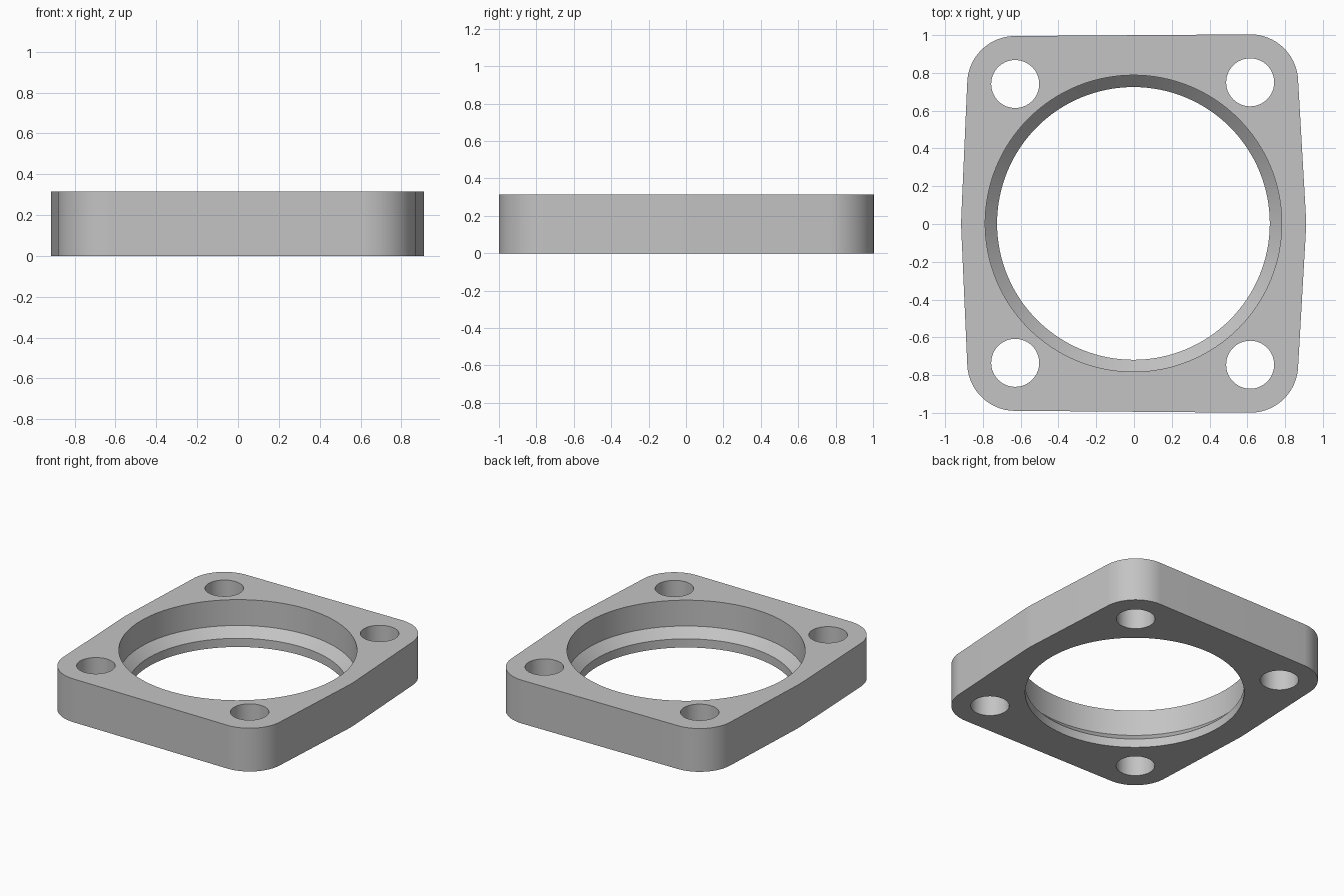
import bpy, bmesh, math
from mathutils import Vector

if "Cube" in bpy.data.objects:
    bpy.data.objects.remove(bpy.data.objects["Cube"])

HEIGHT = 0.315
HOLES = [(-0.629, 0.741), (0.615, 0.75), (-0.629, -0.735), (0.615, -0.745)]
BORE = (-0.003, 0.003)

grey = bpy.data.materials.new("light grey metal")
grey.diffuse_color = (0.55, 0.55, 0.55, 1)
grey.use_nodes = True
grey.node_tree.nodes["Principled BSDF"].inputs["Base Color"].default_value = grey.diffuse_color


def make_object(name, bm):
    bmesh.ops.recalc_face_normals(bm, faces=bm.faces)
    mesh = bpy.data.meshes.new(name)
    bm.to_mesh(mesh)
    bm.free()
    mesh.materials.append(grey)
    obj = bpy.data.objects.new(name, mesh)
    bpy.context.collection.objects.link(obj)
    return obj


def turned(name, centre, profile, sides):
    """Solid of stacked rings from (radius, z) pairs."""
    bm = bmesh.new()
    rings = [[bm.verts.new((centre[0] + r * math.cos(math.tau * i / sides),
                            centre[1] + r * math.sin(math.tau * i / sides), z))
              for i in range(sides)] for r, z in profile]
    for low, high in zip(rings, rings[1:]):
        for i in range(sides):
            j = (i + 1) % sides
            bm.faces.new((low[i], low[j], high[j], high[i]))
    bm.faces.new(rings[0])
    bm.faces.new(rings[-1])
    return make_object(name, bm)


def cut(target, cutter):
    mod = target.modifiers.new(cutter.name, 'BOOLEAN')
    mod.operation = 'DIFFERENCE'
    mod.solver = 'EXACT'
    mod.object = cutter
    bpy.context.view_layer.objects.active = target
    bpy.ops.object.modifier_apply(modifier=mod.name)
    bpy.data.objects.remove(cutter, do_unlink=True)


# Flange outline: a taut band around four corner bosses and the central ring
circles = [(Vector(h), 0.254) for h in HOLES] + [(Vector((-0.002, 0.003)), 0.913)]
outline = []
for i in range(240):
    a = math.tau * (i + 0.5) / 240
    n = Vector((math.cos(a), math.sin(a)))
    c, r = max(circles, key=lambda k: k[0].dot(n) + k[1])
    outline.append(c + n * r)

bm = bmesh.new()
base = bm.faces.new([bm.verts.new((p.x, p.y, 0)) for p in outline])
top = bmesh.ops.extrude_face_region(bm, geom=[base])
bmesh.ops.translate(bm, vec=(0, 0, HEIGHT),
                    verts=[v for v in top["geom"] if isinstance(v, bmesh.types.BMVert)])
flange = make_object("flange_plate", bm)

# Bore with a sloped seat, then the bolt holes
cut(flange, turned("bore_cutter", BORE, [(0.722, -0.1), (0.722, 0.063), (0.785, 0.127),
                                         (0.785, 0.5)], 128))
for h in HOLES:
    cut(flange, turned("bolt_hole_cutter", h, [(0.127, -0.1), (0.127, 0.5)], 64))

bpy.ops.object.select_all(action='DESELECT')
flange.select_set(True)
bpy.context.view_layer.objects.active = flange
bpy.ops.object.shade_smooth_by_angle(angle=math.radians(30))
